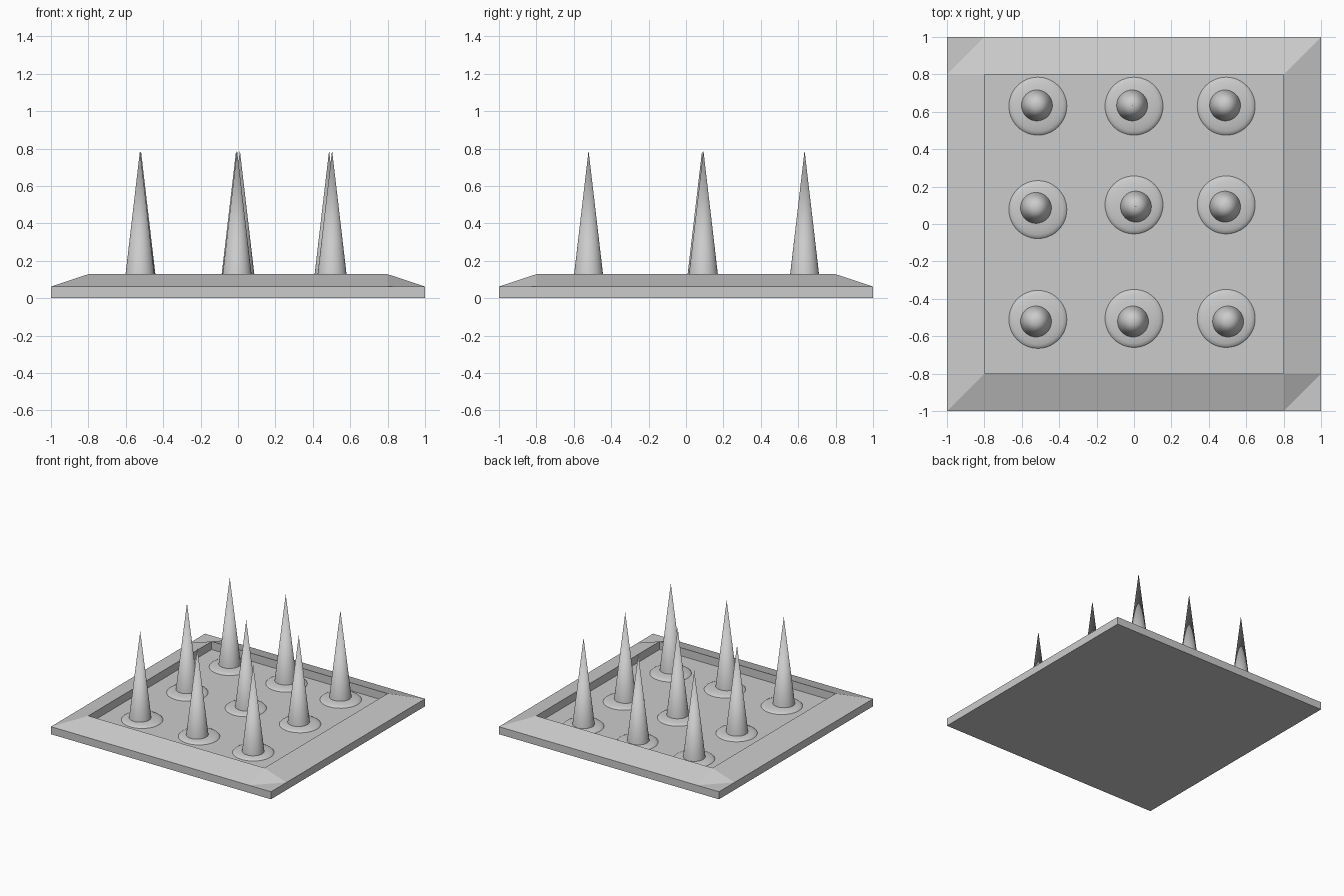
import bpy, bmesh, math

if "Cube" in bpy.data.objects:
    bpy.data.objects.remove(bpy.data.objects["Cube"])

FLOOR, RIM, TIP = 0.062, 0.128, 0.79


def make_object(name, bm):
    bmesh.ops.recalc_face_normals(bm, faces=bm.faces)
    mesh = bpy.data.meshes.new(name)
    bm.to_mesh(mesh)
    bm.free()
    obj = bpy.data.objects.new(name, mesh)
    bpy.context.collection.objects.link(obj)
    return obj


def lathe(name, profile, x, y, sides=48):
    """Revolve an (r, z) profile around a vertical axis at x, y."""
    bm = bmesh.new()
    rings = []
    for r, z in profile:
        n = sides if r > 0 else 1
        rings.append([bm.verts.new((r * math.cos(2 * math.pi * i / sides),
                                    r * math.sin(2 * math.pi * i / sides), z))
                      for i in range(n)])
    for a, b in zip(rings, rings[1:]):
        for i in range(sides):
            j = (i + 1) % sides
            if len(b) == 1:
                bm.faces.new((a[i], a[j], b[0]))
            else:
                bm.faces.new((a[i], a[j], b[j], b[i]))
    bm.faces.new(rings[0][::-1])
    obj = make_object(name, bm)
    obj.location = (x, y, 0)
    bpy.ops.object.select_all(action='DESELECT')
    obj.select_set(True)
    bpy.context.view_layer.objects.active = obj
    bpy.ops.object.shade_smooth_by_angle(angle=math.radians(40))
    return obj


# Tray: 3x3 grid top, whose inner corners are raised to form a sloped rim
bm = bmesh.new()
steps = (-1, -0.8, 0.8, 1)
inner = (1, 2)
top = {(i, j): bm.verts.new((steps[i], steps[j],
                             RIM if i in inner and j in inner else FLOOR))
       for i in range(4) for j in range(4)}
for i in range(3):
    for j in range(3):
        a, b, c, d = top[i, j], top[i + 1, j], top[i + 1, j + 1], top[i, j + 1]
        if (i, j) == (1, 1):
            # recessed floor with vertical inner walls
            low = [bm.verts.new((v.co.x, v.co.y, FLOOR)) for v in (a, b, c, d)]
            for k, (p, q) in enumerate(((a, b), (b, c), (c, d), (d, a))):
                bm.faces.new((p, q, low[(k + 1) % 4], low[k]))
            bm.faces.new(low)
        elif i != 1 and j != 1:
            # all corners split along the same diagonal direction
            bm.faces.new((a, b, c))
            bm.faces.new((a, c, d))
        else:
            bm.faces.new((a, b, c, d))

# Tray sides and underside
border = [e for e in bm.edges if e.is_boundary]
ext = bmesh.ops.extrude_edge_only(bm, edges=border)["geom"]
for v in ext:
    if isinstance(v, bmesh.types.BMVert):
        v.co.z = 0
bmesh.ops.holes_fill(bm, edges=[e for e in bm.edges if e.is_boundary], sides=0)
# split corners explicitly so the folds stay as shown
make_object("tray", bm)

# Nine spikes, each on a shallow domed collar: collar x, y, spike x, y
layout = [
    (-0.514, 0.63, -0.519, 0.634), (0, 0.63, -0.01, 0.634), (0.493, 0.63, 0.487, 0.634),
    (-0.514, 0.077, -0.524, 0.086), (0, 0.102, 0.01, 0.093), (0.493, 0.102, 0.487, 0.093),
    (-0.514, -0.51, -0.524, -0.521), (0, -0.505, -0.005, -0.521), (0.493, -0.505, 0.503, -0.521),
]
collar = [(0.155 * math.cos(t * math.pi / 12), FLOOR + 0.024 * math.sin(t * math.pi / 12))
          for t in range(6)] + [(0, FLOOR + 0.024)]
spike = [(0.085, FLOOR), (0, TIP)]
for n, (cx, cy, sx, sy) in enumerate(layout, 1):
    lathe(f"collar_{n}", collar, cx, cy)
    lathe(f"spike_{n}", spike, sx, sy)
